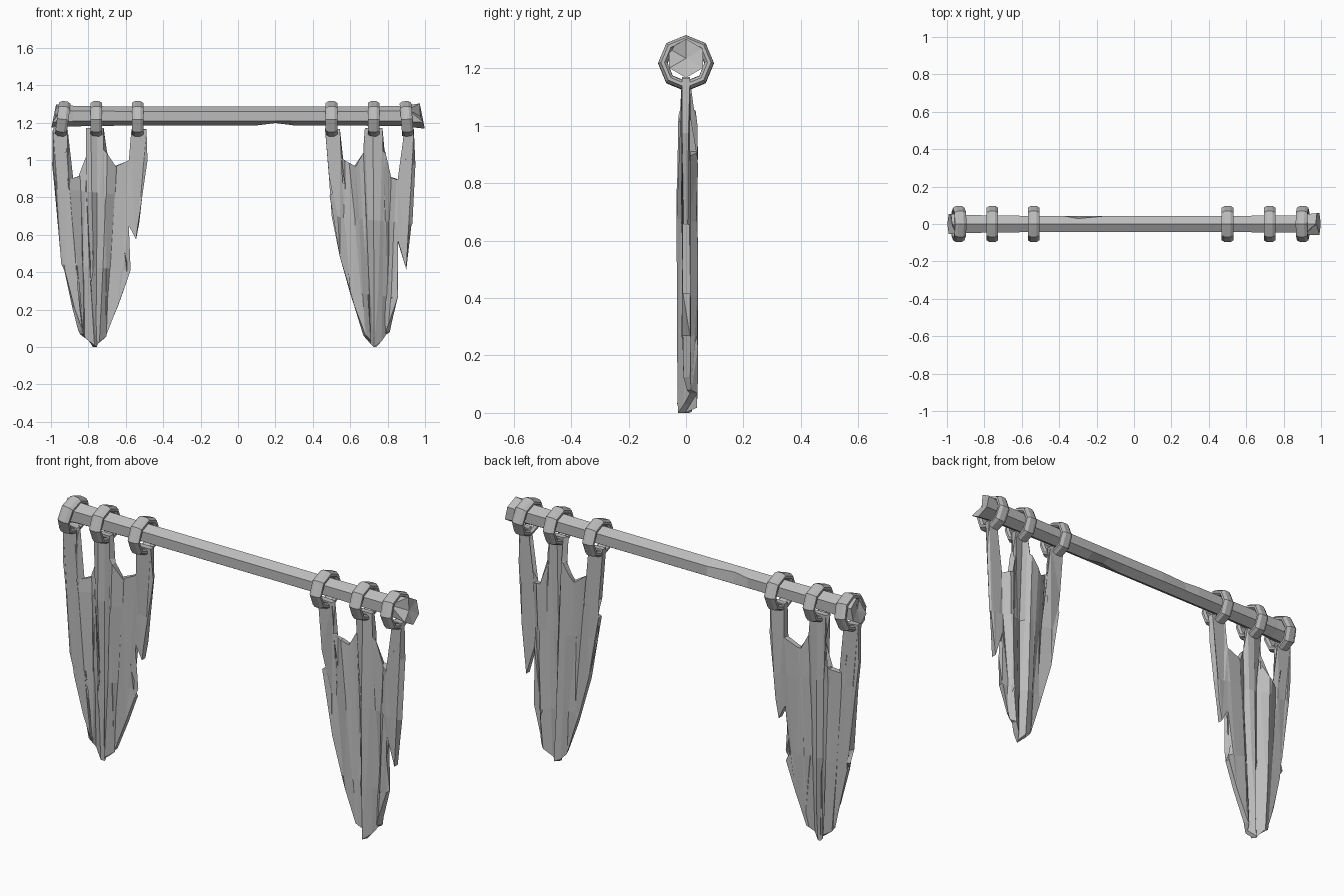
import bpy
import bmesh
import random
from math import sin, cos, tau
from mathutils import Matrix, Vector

random.seed(4)
if "Cube" in bpy.data.objects:
    bpy.data.objects.remove(bpy.data.objects["Cube"], do_unlink=True)

# One plain grey for everything
grey = bpy.data.materials.new("plain_grey")
grey.use_nodes = True
colour = (0.5, 0.5, 0.5, 1)
grey.diffuse_color = colour
grey.node_tree.nodes["Principled BSDF"].inputs["Base Color"].default_value = colour


def finish(bm, name, fix_normals=True):
    """Turn a bmesh into a flat-shaded grey object."""
    if fix_normals:
        bmesh.ops.recalc_face_normals(bm, faces=bm.faces[:])
    mesh = bpy.data.meshes.new(name)
    bm.to_mesh(mesh)
    bm.free()
    mesh.materials.append(grey)
    obj = bpy.data.objects.new(name, mesh)
    bpy.context.collection.objects.link(obj)
    return obj


def bridge(bm, a, b):
    """Join two closed loops of equal length with quads."""
    for i in range(len(a)):
        j = (i + 1) % len(a)
        bm.faces.new((a[i], a[j], b[j], b[i]))


# Hexagonal pole with flared, split ends and two chips
POLE_Z = 1.235


def build_pole():
    bm = bmesh.new()
    stations = [(-0.985, 1.25), (-0.88, 1.1), (-0.55, 1), (-0.38, 1), (-0.3, 1),
                (-0.15, 1), (0.1, 1), (0.2, 1), (0.3, 1), (0.55, 1), (0.88, 1.08), (0.985, 1.35)]
    loops = []
    for x, scale in stations:
        r = 0.05 * scale
        loops.append([bm.verts.new((x, r * sin(tau * i / 6), POLE_Z + r * cos(tau * i / 6)))
                      for i in range(6)])
    for a, b in zip(loops, loops[1:]):
        bridge(bm, a, b)
    # chips in the back upper edge and the lower edge
    loops[4][1].co += Vector((0, -0.014, 0.004))
    loops[7][3].co.z += 0.013
    # slanted ends: the lower corners reach furthest
    for loop, side in ((loops[0], -1), (loops[-1], 1)):
        for v in loop:
            v.co.x += side * (POLE_Z - v.co.z) * 0.2
        tip = bm.verts.new((side * 0.975, 0, POLE_Z))
        for i in range(6):
            bm.faces.new((loop[i], loop[(i + 1) % 6], tip))
    # splits in the front upper corners
    loops[-1][5].co.x -= 0.07
    loops[0][5].co.x += 0.03
    return finish(bm, "pole")


build_pole()


# Octagonal rings with a chamfered section
def build_ring(name, x, tilt):
    half = [(0.065, 0.02), (0.075, 0.031), (0.087, 0.031), (0.097, 0.015)]
    section = half + [(r, -w) for r, w in reversed(half)]
    bm = bmesh.new()
    loops = []
    for k in range(8):
        a = tau * k / 8
        loops.append([bm.verts.new((w, r * sin(a), r * cos(a))) for r, w in section])
    for k in range(8):
        bridge(bm, loops[k], loops[(k + 1) % 8])
    bm.transform(Matrix.Translation((x, 0, 1.218)) @ Matrix.Rotation(tilt, 4, "Y"))
    return finish(bm, name)


ring_places = {"right_outer": (-0.937, 0.13), "right_middle": (-0.757, 0),
               "right_inner": (-0.537, 0), "left_inner": (0.5, 0),
               "left_middle": (0.725, 0), "left_outer": (0.902, -0.08)}
for place, (x, tilt) in ring_places.items():
    build_ring(place + "_ring", x, tilt)


# Torn, pleated cloths: each crease is (x at the top, x at the hem, depth)
def build_cloth(name, outline, creases):
    bm = bmesh.new()
    bm.faces.new([bm.verts.new((x, 0, z)) for x, z in outline])
    bmesh.ops.triangulate(bm, faces=bm.faces[:])

    def cut(co, no):
        bmesh.ops.bisect_plane(bm, geom=bm.verts[:] + bm.edges[:] + bm.faces[:],
                               dist=0.0005, plane_co=co, plane_no=no)

    for top, hem, _ in creases:
        cut((top, 0, 1), (0.93, 0, hem - top))
    for z in (0.35, 0.75):
        cut((0, 0, z), (0.1, 0, 1))
    for v in bm.verts:
        t = (1 - v.co.z) / 0.93
        line = [(top + (hem - top) * t, y) for top, hem, y in creases]
        depth = line[0][1] if v.co.x < line[0][0] else line[-1][1]
        for (x0, y0), (x1, y1) in zip(line, line[1:]):
            if x0 <= v.co.x <= x1:
                depth = y0 + (y1 - y0) * (v.co.x - x0) / (x1 - x0)
        fade = min(1, max(0, (1.17 - v.co.z) / 0.15))
        v.co.y = (depth + random.uniform(-0.003, 0.003)) * fade
    bmesh.ops.dissolve_degenerate(bm, edges=bm.edges[:], dist=0.0005)
    obj = finish(bm, name)
    solid = obj.modifiers.new("thickness", "SOLIDIFY")
    solid.thickness = 0.028
    solid.offset = 0
    return obj


build_cloth(
    "right_cloth",
    [(-.99, 1.17), (-.99, .97), (-.945, .51), (-.915, .44), (-.925, .4), (-.88, .21),
     (-.835, .07), (-.765, 0), (-.705, .065), (-.64, .225), (-.588, .37), (-.61, .54),
     (-.583, .65), (-.545, .575), (-.53, .67), (-.49, 1), (-.49, 1.165), (-.57, 1.165),
     (-.58, 1), (-.66, .965), (-.71, 1.055), (-.72, 1.17), (-.81, 1.17), (-.8, 1.04),
     (-.845, .915), (-.905, .895), (-.93, 1), (-.91, 1.16)],
    [(-.915, -.84, 0), (-.845, -.815, .028), (-.785, -.775, -.012), (-.755, -.76, .008),
     (-.7, -.735, -.016), (-.65, -.71, .012)])

build_cloth(
    "left_cloth",
    [(.465, 1.17), (.487, .905), (.572, .875), (.49, .81), (.545, .48), (.62, .225),
     (.675, .065), (.733, 0), (.8, .08), (.855, .27), (.85, .44), (.855, .565),
     (.9, .415), (.92, .655), (.94, .975), (.94, 1.165), (.89, 1.165), (.9, 1.01),
     (.855, .895), (.813, .91), (.775, 1.055), (.77, 1.17), (.685, 1.17), (.68, 1.055),
     (.625, .965), (.55, 1.01), (.545, 1.165)],
    [(.59, .68, 0), (.645, .7, .02), (.68, .715, .026), (.725, .732, -.016),
     (.78, .76, .004), (.825, .79, .026), (.86, .81, 0)])
